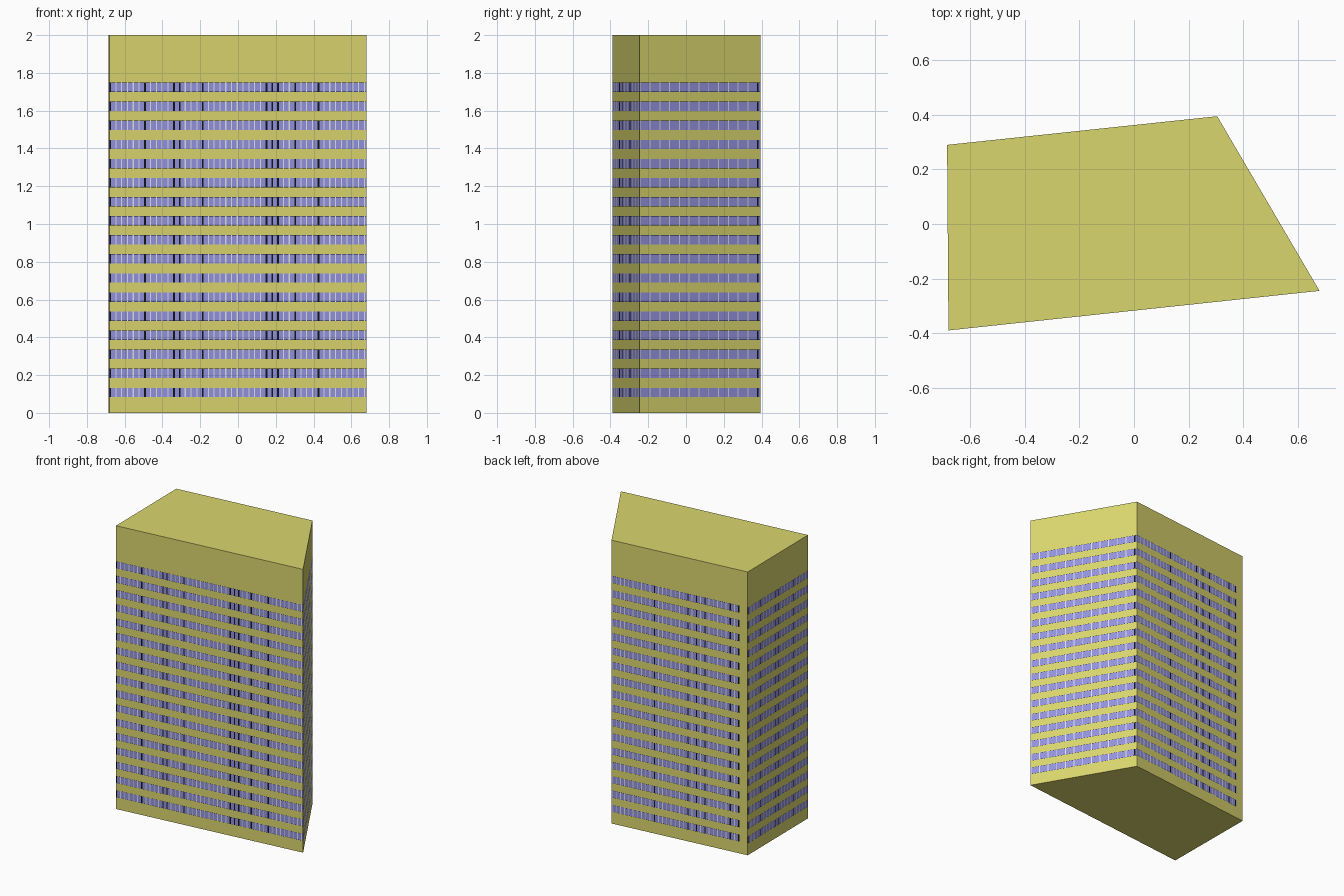
import bpy
import bmesh
from mathutils import Vector

cube = bpy.data.objects.get("Cube")
if cube:
    bpy.data.objects.remove(cube, do_unlink=True)


def make_material(name, colour):
    mat = bpy.data.materials.new(name)
    mat.use_nodes = True
    mat.diffuse_color = (*colour, 1)
    mat.node_tree.nodes["Principled BSDF"].inputs["Base Color"].default_value = (*colour, 1)
    return mat


materials = [
    make_material("mustard wall", (0.70, 0.67, 0.155)),
    make_material("blue glass", (0.29, 0.29, 0.73)),
    make_material("pale frame", (0.78, 0.78, 0.85)),
    make_material("black frame", (0.006, 0.006, 0.01)),
]
WALL, GLASS, PALE, BLACK = range(len(materials))

HEIGHT = 2.0
FLOORS = 17
FIRST_SILL = 0.083
FLOOR_STEP = 0.101
WINDOW_HEIGHT = 0.05
LINE = 0.0015          # thin dark line above and below each window band
FRAME = 0.006          # width of the upright frames

front_right = Vector((-0.68, -0.39))
front_left = Vector((0.68, -0.245))
back_left = Vector((0.305, 0.395))
back_right = Vector((-0.685, 0.29))

# Each wall: start, end, window pitch and band end as fractions, black uprights
walls = [
    (front_right, front_left, 0.0225, 1.0, {0, 6, 11, 12, 16, 27, 28, 29, 32, 36}),
    (front_left, back_left, 0.081, 1.0, {12}),
    (back_left, back_right, 0.031, 0.94, {10, 18, 20, 22, 28, 30}),
    (back_right, front_right, 0.05, 1.0, {0, 4, 9, 10, 15}),
]

bm = bmesh.new()


def panel(a, b, t0, t1, z0, z1, index):
    """Upright rectangle on the wall from a to b."""
    p, q = a.lerp(b, t0), a.lerp(b, t1)
    corners = [(p, z0), (q, z0), (q, z1), (p, z1)]
    face = bm.faces.new([bm.verts.new((c.x, c.y, z)) for c, z in corners])
    face.material_index = index


def window_band(a, b, pitch, end, black, z0, z1):
    """Row of panes divided by thin uprights."""
    frame = FRAME / (b - a).length
    i = 0
    while i * pitch < end - frame:
        left = i * pitch
        right = min(left + pitch, end)
        wide = frame * 1.5 if i in black else frame
        wide = min(wide, right - left)
        panel(a, b, left, left + wide, z0, z1, BLACK if i in black else PALE)
        if right - left > wide:
            panel(a, b, left + wide, right, z0 + LINE, z1 - LINE, GLASS)
            panel(a, b, left + wide, right, z0, z0 + LINE, BLACK)
            panel(a, b, left + wide, right, z1 - LINE, z1, BLACK)
        i += 1
    last = min(i * pitch, end)
    if last < 1:
        panel(a, b, last, 1, z0, z1, WALL)


# Walls: plain bands alternating with window bands
for a, b, pitch, end, black in walls:
    base = 0.0
    for floor in range(FLOORS):
        sill = FIRST_SILL + floor * FLOOR_STEP
        panel(a, b, 0, 1, base, sill, WALL)
        base = sill + WINDOW_HEIGHT
        window_band(a, b, pitch, end, black, sill, base)
    panel(a, b, 0, 1, base, HEIGHT, WALL)

# Flat roof and underside
footprint = [wall[0] for wall in walls]
bm.faces.new([bm.verts.new((c.x, c.y, HEIGHT)) for c in footprint])
bm.faces.new([bm.verts.new((c.x, c.y, 0)) for c in reversed(footprint)])

bmesh.ops.remove_doubles(bm, verts=bm.verts, dist=0.0001)
mesh = bpy.data.meshes.new("tower_block")
bm.to_mesh(mesh)
bm.free()
for mat in materials:
    mesh.materials.append(mat)
tower = bpy.data.objects.new("tower_block", mesh)
bpy.context.collection.objects.link(tower)
